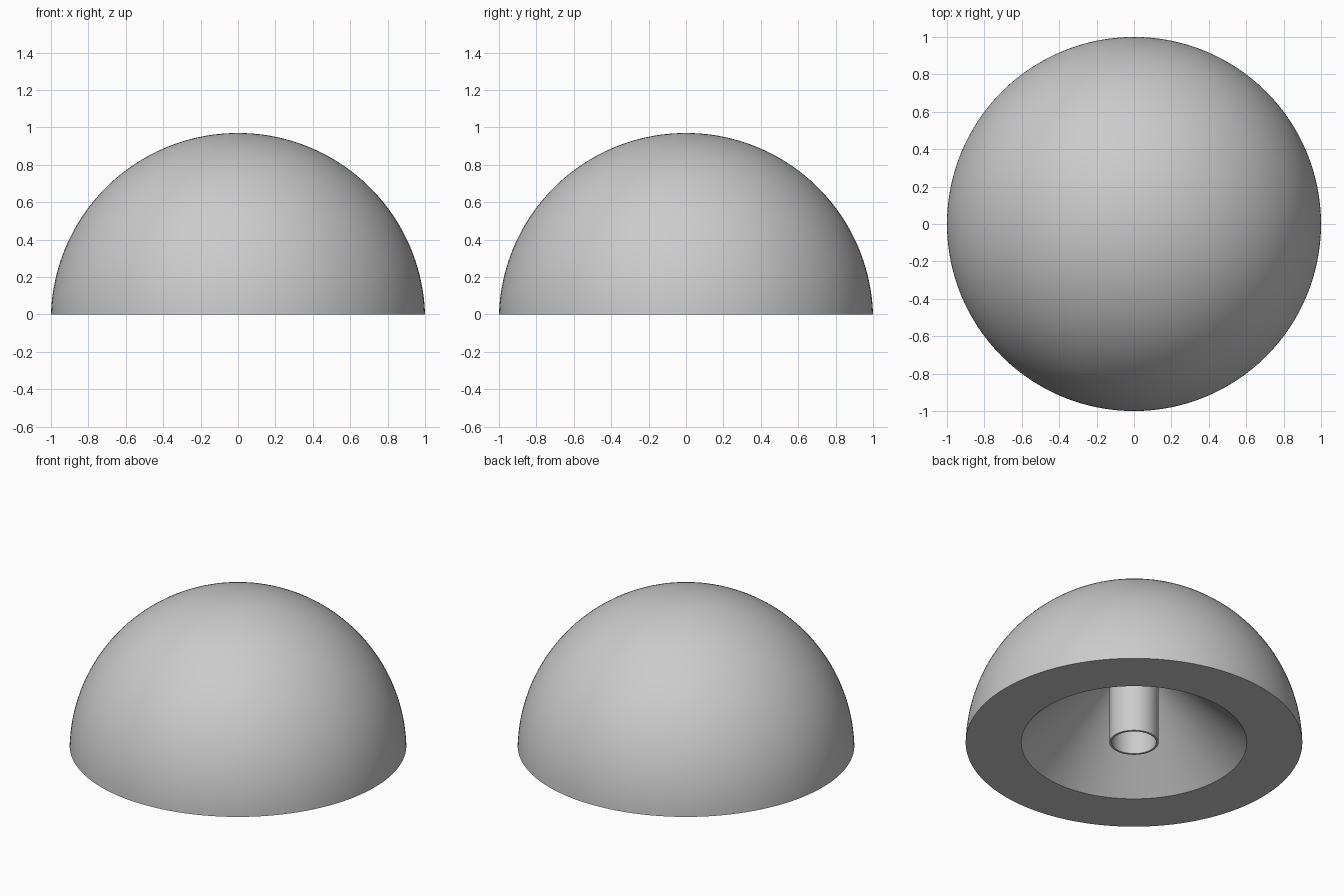
import bpy
import bmesh
import math

cube = bpy.data.objects.get("Cube")
if cube:
    bpy.data.objects.remove(cube, do_unlink=True)

SEGMENTS = 128
HEIGHT = 0.97          # dome height
CONE_R, CONE_H = 0.67, 0.62
TUBE_OUT, TUBE_IN = 0.146, 0.132

grey = bpy.data.materials.new("light grey")
grey.use_nodes = True
colour = (0.6, 0.6, 0.6, 1)
grey.diffuse_color = colour
grey.node_tree.nodes["Principled BSDF"].inputs["Base Color"].default_value = colour


def cone_z(r):
    """Height of the conical hollow at radius r."""
    return CONE_H * (1 - r / CONE_R)


def revolve(name, profile):
    """Spin an (r, z) profile about the z axis into a smooth solid."""
    bm = bmesh.new()
    verts = [bm.verts.new((r, 0, z)) for r, z in profile]
    edges = [bm.edges.new(pair) for pair in zip(verts, verts[1:])]
    bmesh.ops.spin(bm, geom=verts + edges, cent=(0, 0, 0), axis=(0, 0, 1),
                   angle=math.tau, steps=SEGMENTS, use_merge=True)
    bmesh.ops.remove_doubles(bm, verts=bm.verts, dist=0.0001)
    bmesh.ops.recalc_face_normals(bm, faces=bm.faces)
    mesh = bpy.data.meshes.new(name)
    bm.to_mesh(mesh)
    bm.free()
    mesh.materials.append(grey)
    obj = bpy.data.objects.new(name, mesh)
    bpy.context.collection.objects.link(obj)
    bpy.ops.object.select_all(action="DESELECT")
    obj.select_set(True)
    bpy.context.view_layer.objects.active = obj
    bpy.ops.object.shade_smooth_by_angle(angle=math.radians(30))
    return obj


# Dome: slightly less than a half sphere, from the crown down to the rim
drop = (1 - HEIGHT ** 2) / (2 * HEIGHT)
radius = HEIGHT + drop
start = math.asin(drop / radius)
STEPS = 48
profile = []
for i in range(STEPS + 1):
    a = math.pi / 2 + (start - math.pi / 2) * i / STEPS
    profile.append((radius * math.cos(a), radius * math.sin(a) - drop))
profile[0] = (0, HEIGHT)
profile[-1] = (1, 0)

# Flat base ring, conical hollow, then the thin socket tube hanging inside it
profile += [
    (CONE_R, 0),
    (TUBE_OUT, cone_z(TUBE_OUT)),
    (TUBE_OUT, 0),
    (TUBE_IN, 0),
    (TUBE_IN, cone_z(TUBE_IN)),
    (0, CONE_H),
]
revolve("dome_with_socket", profile)
